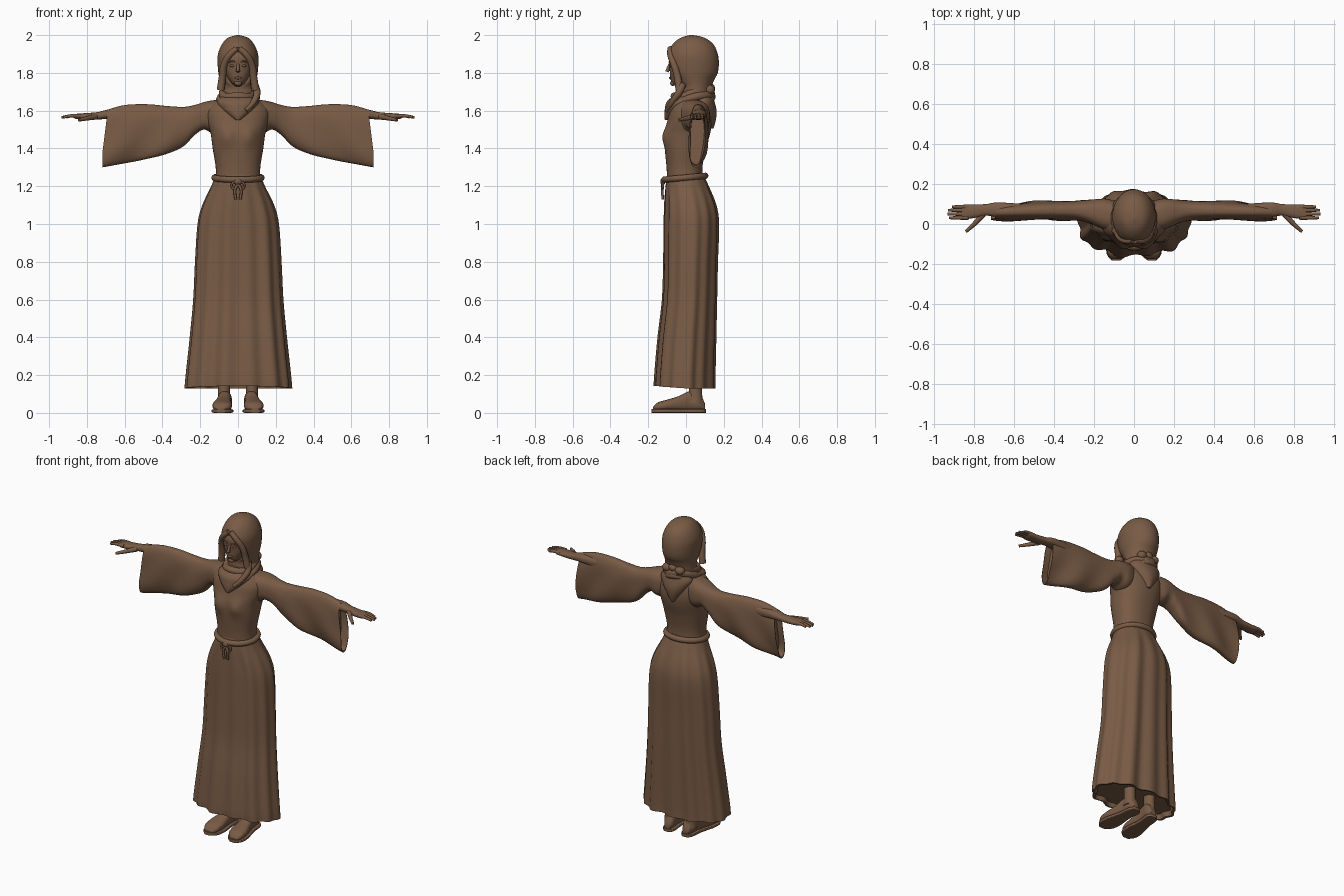
import bpy, bmesh, math
from math import sin, cos, pi, exp
from mathutils import Vector

if "Cube" in bpy.data.objects:
    bpy.data.objects.remove(bpy.data.objects["Cube"])

brown = bpy.data.materials.new("warm brown")
brown.use_nodes = True
brown.diffuse_color = (0.19, 0.105, 0.06, 1)
brown.node_tree.nodes["Principled BSDF"].inputs["Base Color"].default_value = brown.diffuse_color

SIDES = ((1, "left_"), (-1, "right_"))


def finish(name, bm):
    bmesh.ops.recalc_face_normals(bm, faces=bm.faces[:])
    me = bpy.data.meshes.new(name)
    bm.to_mesh(me)
    bm.free()
    for p in me.polygons:
        p.use_smooth = True
    me.set_sharp_from_angle(angle=math.radians(50))
    me.materials.append(brown)
    ob = bpy.data.objects.new(name, me)
    bpy.context.collection.objects.link(ob)
    return ob


def smooth_rows(rows, steps):
    """Catmull-Rom interpolation between profile rows."""
    out = []
    for i in range(len(rows) - 1):
        quad = [rows[max(i - 1, 0)], rows[i], rows[i + 1], rows[min(i + 2, len(rows) - 1)]]
        for k in range(steps):
            t = k / steps
            out.append([0.5 * (2 * b + (c - a) * t + (2 * a - 5 * b + 4 * c - d) * t * t
                               + (3 * b - a - 3 * c + d) * t ** 3) for a, b, c, d in zip(*quad)])
    return out + [list(rows[-1])]


def loft(name, rows, axis="z", n=32, steps=5, power=2, warp=None, recess=0, flip=1):
    """Skin oval sections; a row is position, then the min and max of both cross axes."""
    sections = [(r, 1) for r in smooth_rows(rows, steps)]
    if recess:
        last = sections[-1][0]
        sections += [(last, 0.94), ([last[0] + recess] + last[1:], 0.9)]
    bm = bmesh.new()
    rings = []
    for (t, a0, a1, b0, b1), size in sections:
        ring = []
        for k in range(n):
            th = 2 * pi * k / n
            ca, sb = cos(th), sin(th)
            a = (a0 + a1) / 2 + (a1 - a0) / 2 * size * math.copysign(abs(ca) ** (2 / power), ca)
            b = (b0 + b1) / 2 + (b1 - b0) / 2 * size * math.copysign(abs(sb) ** (2 / power), sb)
            p = Vector({"z": (a, b, t), "x": (t, a, b), "y": (a, t, b)}[axis])
            if warp:
                p = warp(p, th)
            p.x *= flip
            ring.append(bm.verts.new(p))
        rings.append(ring)
    for lo, hi in zip(rings, rings[1:]):
        for k in range(n):
            j = (k + 1) % n
            bm.faces.new((lo[k], lo[j], hi[j], hi[k]))
    bm.faces.new(rings[0])
    bm.faces.new(rings[-1])
    return finish(name, bm)


def sym(z, half, front, back):
    return (z, -half, half, front, back)


def tube(name, points, radius, cyclic=False, tip=1):
    cu = bpy.data.curves.new(name, "CURVE")
    cu.dimensions = "3D"
    cu.bevel_depth, cu.bevel_resolution, cu.resolution_u = radius, 3, 6
    cu.use_fill_caps = True
    sp = cu.splines.new("BEZIER")
    sp.bezier_points.add(len(points) - 1)
    for i, (bp, co) in enumerate(zip(sp.bezier_points, points)):
        bp.co = co
        bp.handle_left_type = bp.handle_right_type = "AUTO"
        bp.radius = 1 + (tip - 1) * i / (len(points) - 1)
    sp.use_cyclic_u = cyclic
    cu.materials.append(brown)
    ob = bpy.data.objects.new(name, cu)
    bpy.context.collection.objects.link(ob)


def blob(name, loc, scale):
    bm = bmesh.new()
    bmesh.ops.create_uvsphere(bm, u_segments=20, v_segments=12, radius=1)
    bmesh.ops.scale(bm, vec=scale, verts=bm.verts[:])
    bmesh.ops.translate(bm, vec=loc, verts=bm.verts[:])
    return finish(name, bm)


# Skirt with soft vertical folds and a slightly lifted front hem
def skirt_folds(p, th):
    drop = min(1, max(0, (1.25 - p.z) / 1.1))
    fold = (0.004 + 0.006 * drop) * (sin(13 * th) + 0.6 * sin(7 * th + 1)) * min(1, drop * 8)
    p.x += cos(th) * fold * 0.6
    p.y += sin(th) * fold
    if drop > 0.95:
        p.z += 0.012 * max(0, -sin(th)) * (drop - 0.95) / 0.05
    return p


loft("skirt", [sym(1.27, .115, -.1, .088), sym(1.2, .142, -.108, .12), sym(1.1, .188, -.112, .158),
               sym(1.0, .213, -.114, .172), sym(.8, .226, -.115, .165), sym(.6, .235, -.12, .16),
               sym(.4, .253, -.142, .155), sym(.2, .274, -.158, .15), sym(.13, .28, -.16, .15)],
     n=96, power=2.15, warp=skirt_folds, recess=0.03)


# Bodice with bust
def bust(p, th):
    if p.y < 0:
        p.y -= 0.018 * exp(-((abs(p.x) - .06) / .04) ** 2 - ((p.z - 1.46) / .05) ** 2)
    return p


loft("bodice", [sym(1.675, .05, -.03, .08), sym(1.65, .12, -.06, .11), sym(1.6, .165, -.085, .128),
                sym(1.54, .163, -.1, .135), sym(1.48, .145, -.112, .128), sym(1.4, .134, -.112, .105),
                sym(1.3, .118, -.103, .087), sym(1.23, .12, -.1, .09)], n=64, power=2.3, warp=bust)

# Rope belt, knot and hanging cords
belt = [(0.124 * cos(a), -.006 + .108 * sin(a), 1.245 + .01 * sin(a)) for a in
        [2 * pi * k / 16 for k in range(16)]]
tube("belt", belt, 0.017, cyclic=True)
blob("belt_knot", (0, -.122, 1.225), (.022, .014, .018))
for s, side in SIDES:
    tube(side + "belt_cord", [(0, -.12, 1.22), (s * .016, -.126, 1.18), (s * .012, -.122, 1.13)], .007)
    tube(side + "belt_loop", [(0, -.122, 1.22), (s * .03, -.122, 1.215), (s * .022, -.124, 1.185),
                              (0, -.126, 1.21)], .006)


# Wide draped sleeves
def sleeve_folds(p, th):
    if p.x > .2:
        hang = min(1, max(0, (1.58 - p.z) / .2))
        p.y += .01 * hang * sin(26 * p.x + 14 * p.z)
        p.x += .025 * (hang - .3) * max(0, (p.x - .55) / .15)
    return p


for s, side in SIDES:
    loft(side + "sleeve", [(.05, -.04, .1, 1.5, 1.66), (.13, -.035, .125, 1.48, 1.655),
                           (.18, -.015, .125, 1.5, 1.645), (.23, .005, .12, 1.47, 1.63),
                           (.29, .018, .118, 1.41, 1.62), (.38, .02, .116, 1.37, 1.625),
                           (.48, .02, .113, 1.345, 1.634), (.6, .02, .105, 1.32, 1.63),
                           (.7, .02, .1, 1.3, 1.605)],
         axis="x", n=56, power=2.5, warp=sleeve_folds, recess=-.04, flip=s)

    # Forearm, palm, fingers and thumb
    loft(side + "hand", [(.55, .035, .1, 1.54, 1.61), (.68, .035, .108, 1.555, 1.606),
                         (.74, .042, .1, 1.553, 1.593), (.79, .032, .098, 1.551, 1.588),
                         (.85, .024, .096, 1.555, 1.584), (.87, .03, .09, 1.562, 1.578)],
         axis="x", n=24, power=2.4, flip=s)
    for finger, y, end in (("index", .031, .925), ("middle", .05, .934),
                           ("ring", .069, .93), ("little", .086, .91)):
        tube(side + finger + "_finger", [(s * .83, y, 1.572), (s * .88, y, 1.573), (s * end, y, 1.565)],
             .0115, tip=.6)
    tube(side + "thumb", [(s * .755, .05, 1.568), (s * .795, .005, 1.56), (s * .842, -.038, 1.55)],
         .016, tip=.5)

    # Shoe, sole and ankle
    def toe_out(p, th):
        p.x -= .08 * (p.y + .03)
        return p

    loft(side + "shoe", [(-.175, .055, .1, .012, .03), (-.15, .03, .122, .01, .055),
                         (-.1, .026, .128, .01, .07), (-.04, .035, .118, .01, .088),
                         (.02, .04, .11, .01, .115), (.07, .04, .108, .01, .105),
                         (.1, .055, .095, .012, .05)],
         axis="y", n=28, power=2.5, warp=toe_out, flip=s)
    loft(side + "sole", [(-.182, .055, .1, 0, .02), (-.15, .024, .127, 0, .02), (-.09, .02, .132, 0, .02),
                         (0, .036, .116, 0, .02), (.08, .036, .112, 0, .02), (.106, .055, .095, 0, .02)],
         axis="y", n=28, power=6, warp=toe_out, flip=s)
    loft(side + "ankle", [(.05, .04, .11, .005, .09), (.12, .042, .106, .015, .085),
                          (.25, .038, .112, .005, .09)], flip=s)


# Hood of hair with a recessed opening for the face
def face_opening(p, th):
    width = .074 * (1 - max(0, (p.z - 1.84) / .1))
    if p.y < .02 and 1.7 < p.z < 1.93 and abs(p.x) < width:
        p.y = max(p.y, -.03)
    return p


loft("hair", [sym(2.0, .008, .02, .04), sym(1.985, .055, -.03, .1), sym(1.95, .086, -.072, .146),
              sym(1.9, .106, -.096, .168), sym(1.85, .108, -.098, .174), sym(1.8, .104, -.085, .168),
              sym(1.76, .098, -.055, .148), sym(1.72, .095, -.03, .135), sym(1.66, .1, -.04, .13)],
     n=80, steps=6, warp=face_opening)

# Face and neck
loft("face", [sym(1.94, .045, -.06, .05), sym(1.89, .07, -.088, .05), sym(1.85, .074, -.09, .05),
              sym(1.81, .07, -.086, .05), sym(1.775, .055, -.083, .05), sym(1.745, .034, -.075, .04),
              sym(1.728, .012, -.052, .01)], n=40, power=2.2)
loft("neck", [sym(1.77, .042, -.03, .08), sym(1.7, .042, -.03, .08), sym(1.62, .055, -.04, .09)])
tube("nose", [(0, -.084, 1.85), (0, -.094, 1.825), (0, -.1, 1.806)], .007, tip=1.5)
blob("lips", (0, -.083, 1.773), (.018, .007, .007))
blob("chin", (0, -.07, 1.745), (.02, .014, .014))
for s, side in SIDES:
    blob(side + "eye", (s * .03, -.08, 1.838), (.014, .009, .007))
    tube(side + "eyebrow", [(s * .012, -.088, 1.857), (s * .03, -.086, 1.862), (s * .048, -.076, 1.855)], .004)
    # Swept fringe and strand beside the face
    tube(side + "fringe", [(s * .006, -.082, 1.93), (s * .045, -.082, 1.895), (s * .074, -.062, 1.84),
                           (s * .082, -.045, 1.78), (s * .092, -.035, 1.71)], .016, tip=1.3)

# Knot of hair at the nape
for i, (x, z) in enumerate(((-.045, 1.71), (0, 1.72), (.045, 1.71), (.02, 1.68))):
    blob("nape_curl_%d" % (i + 1), (x, .125, z), (.03, .028, .026))

# Scarf: wrapped folds, front point and back point
for i, (wide, deep, z, tilt, r) in enumerate(((.08, .085, 1.69, .02, .022), (.092, .105, 1.66, .03, .024),
                                              (.085, .11, 1.635, .035, .022))):
    ring = [2 * pi * k / 16 for k in range(16)]
    tube("scarf_fold_%d" % (i + 1), [(wide * cos(a), .025 + deep * sin(a), z + tilt * sin(a)
                                      + .006 * sin(3 * a + i)) for a in ring], r, cyclic=True)
loft("scarf_front", [sym(1.69, .07, -.05, .06), sym(1.65, .11, -.1, .06), sym(1.61, .09, -.112, .03),
                     sym(1.575, .048, -.115, -.02), sym(1.55, .012, -.112, -.06)], n=40)
loft("scarf_back", [sym(1.7, .06, .05, .135), sym(1.65, .105, .03, .15), sym(1.6, .085, .03, .162),
                    sym(1.55, .05, .05, .158), sym(1.505, .012, .09, .145)], n=40)
tube("scarf_tail", [(.085, -.02, 1.74), (.1, -.035, 1.7), (.085, -.07, 1.65), (.04, -.1, 1.6)], .022, tip=.6)
